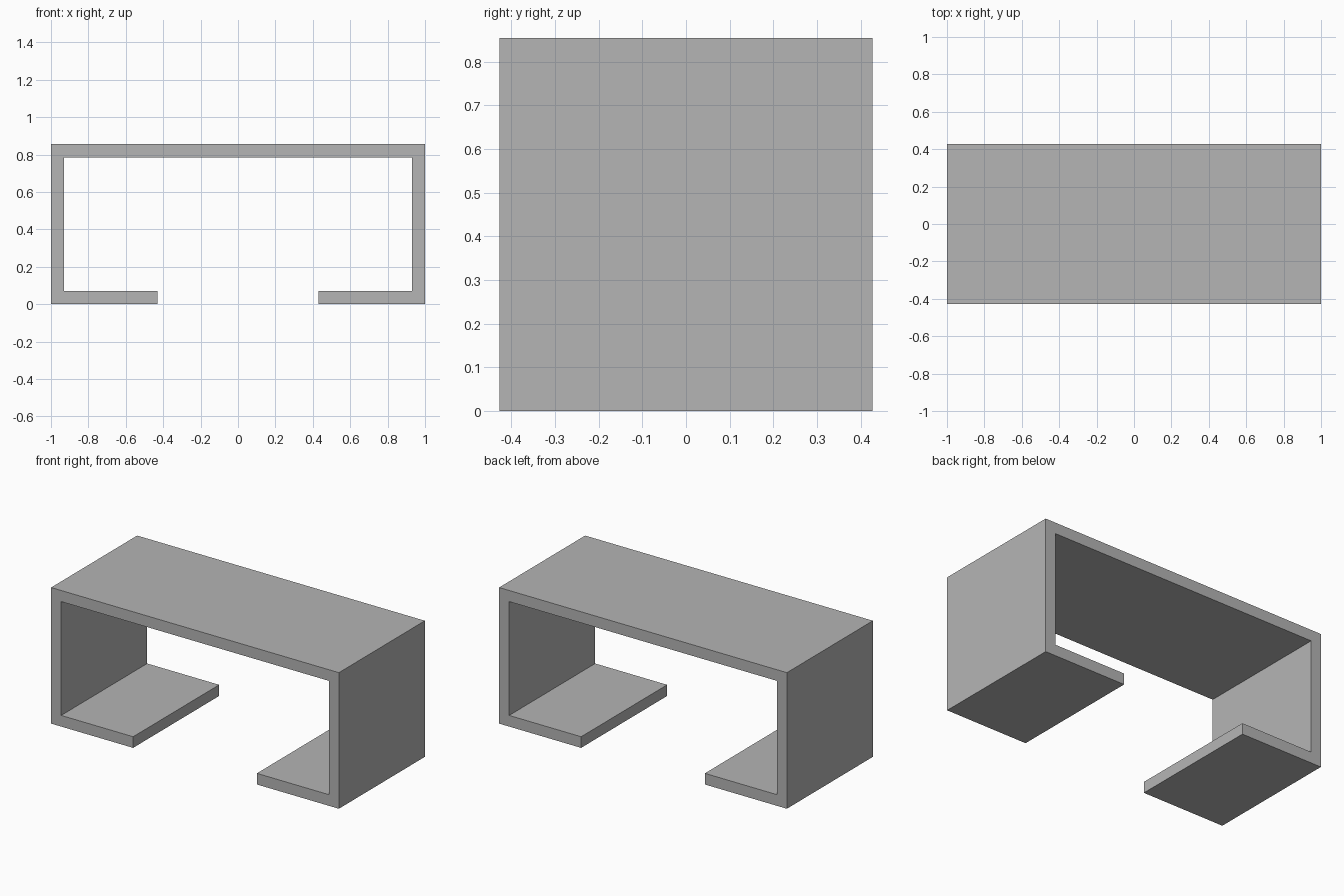
import bpy
import bmesh

cube = bpy.data.objects.get("Cube")
if cube:
    bpy.data.objects.remove(cube, do_unlink=True)

HALF_WIDTH, HALF_DEPTH, HEIGHT = 1.0, 0.427, 0.855
WALL = 0.07
FOOT_INNER = 0.43

# Plain grey finish
grey = bpy.data.materials.new("plain grey")
grey.use_nodes = True
colour = (0.46, 0.46, 0.46, 1.0)
grey.diffuse_color = colour
grey.node_tree.nodes["Principled BSDF"].inputs["Base Color"].default_value = colour

# Half profile of the bracket: inner top, wall, inward foot, outer wall
inner = HALF_WIDTH - WALL
half = [
    (inner, HEIGHT - WALL),
    (inner, WALL),
    (FOOT_INNER, WALL),
    (FOOT_INNER, 0),
    (HALF_WIDTH, 0),
    (HALF_WIDTH, HEIGHT),
]
profile = half + [(-x, z) for x, z in reversed(half)]

# Extrude the closed profile from front to back
bm = bmesh.new()
front = bm.faces.new([bm.verts.new((x, -HALF_DEPTH, z)) for x, z in profile])
result = bmesh.ops.extrude_face_region(bm, geom=[front], use_keep_orig=True)
back_verts = [v for v in result["geom"] if isinstance(v, bmesh.types.BMVert)]
bmesh.ops.translate(bm, verts=back_verts, vec=(0, 2 * HALF_DEPTH, 0))
bmesh.ops.recalc_face_normals(bm, faces=bm.faces)

mesh = bpy.data.meshes.new("bracket_stand")
bm.to_mesh(mesh)
bm.free()
mesh.materials.append(grey)
stand = bpy.data.objects.new("bracket_stand", mesh)
bpy.context.collection.objects.link(stand)
